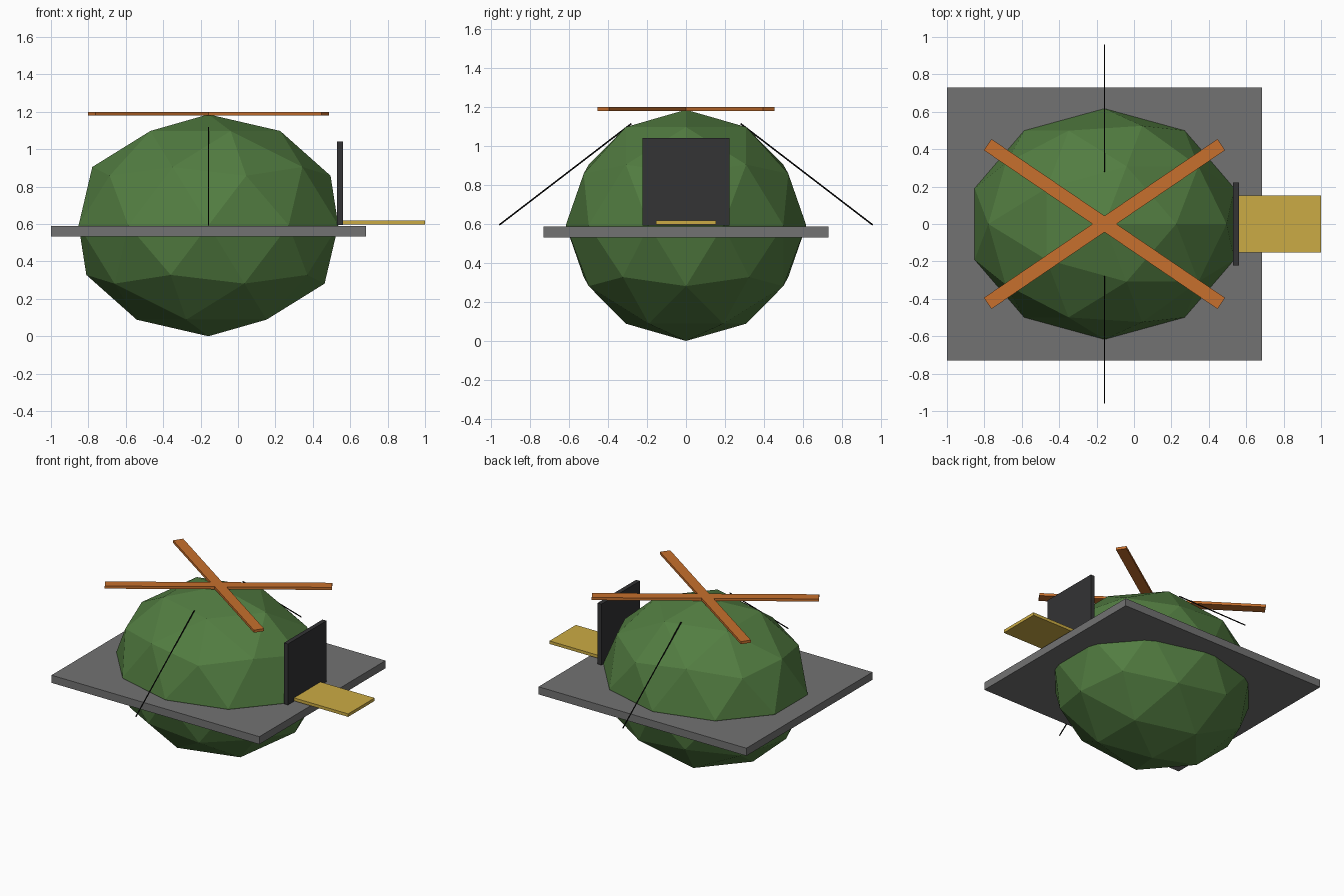
import bpy, math
from mathutils import Vector

cube = bpy.data.objects.get("Cube")
if cube:
    bpy.data.objects.remove(cube, do_unlink=True)


def material(name, rgb):
    m = bpy.data.materials.new(name)
    m.use_nodes = True
    m.diffuse_color = (*rgb, 1)
    m.node_tree.nodes["Principled BSDF"].inputs["Base Color"].default_value = (*rgb, 1)
    return m


green = material("leaf green", (0.085, 0.205, 0.053))
grey = material("mid grey", (0.17, 0.17, 0.17))
gold = material("gold", (0.6, 0.41, 0.058))
orange = material("burnt orange", (0.57, 0.16, 0.026))
charcoal = material("charcoal", (0.033, 0.033, 0.035))
black = material("black", (0.004, 0.004, 0.004))

CX = -0.158  # axis of the body


def finish(name, mat):
    obj = bpy.context.object
    obj.name = name
    obj.data.materials.append(mat)
    return obj


def box(name, mat, centre, size, turn=0):
    bpy.ops.mesh.primitive_cube_add(size=1, location=centre, rotation=(0, 0, turn))
    obj = finish(name, mat)
    obj.scale = size
    return obj


def rod(name, mat, start, end, radius):
    a, b = Vector(start), Vector(end)
    d = b - a
    bpy.ops.mesh.primitive_cylinder_add(
        vertices=6, radius=radius, depth=d.length, location=(a + b) / 2,
        rotation=d.to_track_quat("Z", "Y").to_euler())
    return finish(name, mat)


# Faceted body
bpy.ops.mesh.primitive_ico_sphere_add(subdivisions=2, radius=1, location=(CX, 0, 0.593))
finish("body", green).scale = (0.73, 0.617, 0.593)

# Square platform around the middle
box("platform", grey, (CX, 0, 0.56), (1.685, 1.46, 0.056))

# Door and the ramp in front of it
box("door", charcoal, (0.545, 0, 0.817), (0.032, 0.446, 0.447))
box("ramp", gold, (0.775, 0, 0.608), (0.45, 0.306, 0.022))

# Crossed rotor blades and guy wires, one on each side
for side, label in ((1, "left"), (-1, "right")):
    box(f"rotor_blade_{label}", orange, (CX, 0, 1.19), (1.51, 0.072, 0.019),
        side * math.radians(34.2))
for side, label in ((1, "back"), (-1, "front")):
    rod(f"wire_{label}", black, (CX, side * 0.28, 1.115),
        (CX, side * 0.958, 0.595), 0.004)
